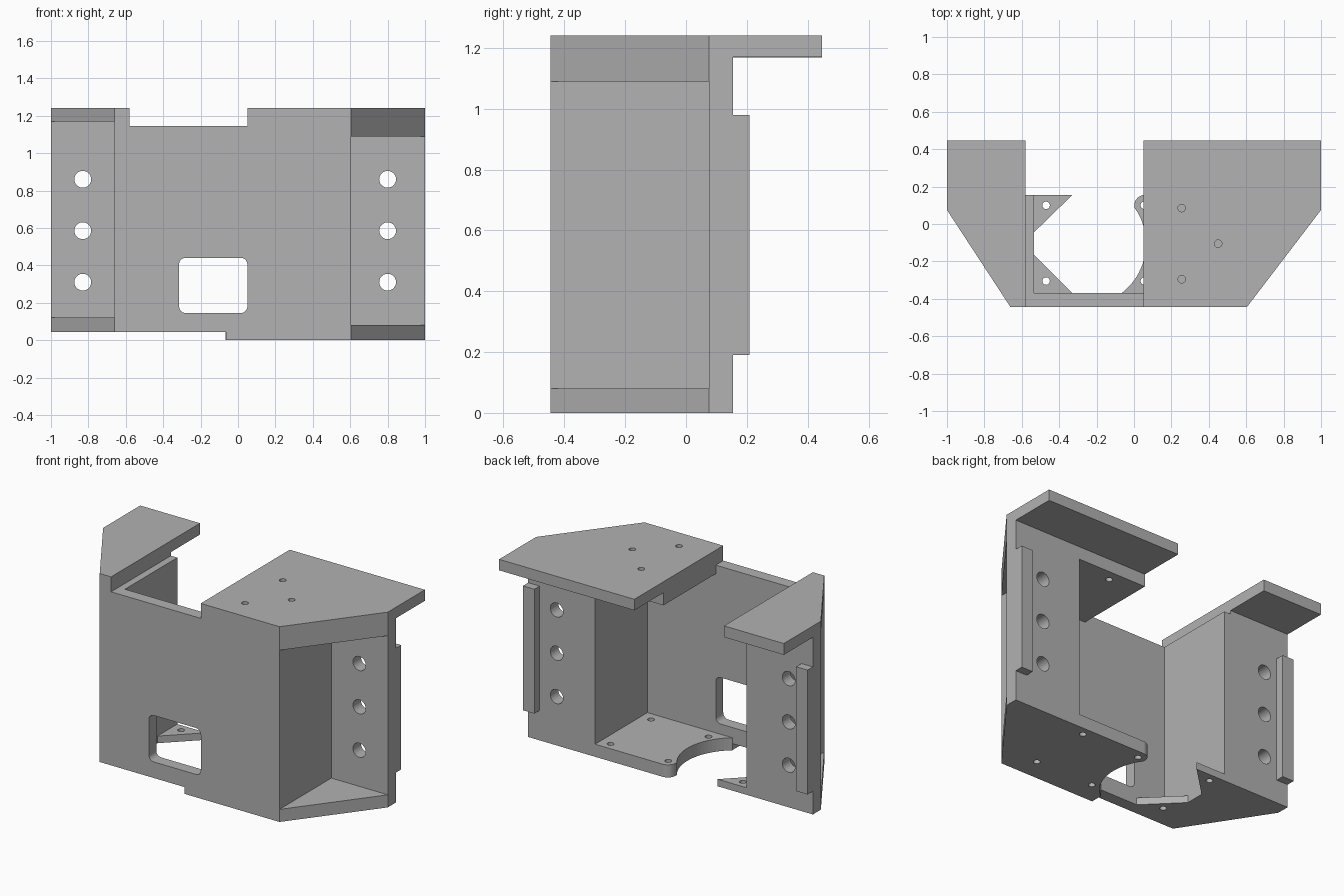
import bpy
from math import sin, cos, pi, asin
from mathutils import Matrix

cube = bpy.data.objects.get("Cube")
if cube:
    bpy.data.objects.remove(cube, do_unlink=True)

grey = bpy.data.materials.new("plain grey")
grey.use_nodes = True
colour = (0.445, 0.445, 0.445, 1)
grey.diffuse_color = colour
grey.node_tree.nodes["Principled BSDF"].inputs["Base Color"].default_value = colour


def arc(cx, cy, r, start, end, n=16):
    return [(cx + r * cos(start + (end - start) * i / n),
             cy + r * sin(start + (end - start) * i / n)) for i in range(n + 1)]


def circle(cx, cy, r, n=24):
    return arc(cx, cy, r, 0, 2 * pi, n)[:-1]


def rect(x0, x1, y0, y1):
    return [(x0, y0), (x1, y0), (x1, y1), (x0, y1)]


def rounded(x0, x1, y0, y1, r):
    corners = [(x1 - r, y1 - r), (x0 + r, y1 - r), (x0 + r, y0 + r), (x1 - r, y0 + r)]
    return [p for i, (x, y) in enumerate(corners)
            for p in arc(x, y, r, i * pi / 2, (i + 1) * pi / 2, 6)]


def slab(name, outline, low, high, holes=(), upright=False):
    """Extrude an outline with holes along z, or along y when upright."""
    curve = bpy.data.curves.new(name, 'CURVE')
    curve.dimensions = '2D'
    curve.fill_mode = 'BOTH'
    curve.extrude = (high - low) / 2
    for loop in [outline, *holes]:
        spline = curve.splines.new('POLY')
        spline.points.add(len(loop) - 1)
        for point, (u, v) in zip(spline.points, loop):
            point.co = (u, v, 0, 1)
        spline.use_cyclic_u = True
    temp = bpy.data.objects.new(name + "_profile", curve)
    mesh = bpy.data.meshes.new_from_object(temp)
    bpy.data.objects.remove(temp)
    bpy.data.curves.remove(curve)
    mid = (low + high) / 2
    if upright:
        mesh.transform(Matrix.Translation((0, mid, 0)) @ Matrix.Rotation(pi / 2, 4, 'X'))
    else:
        mesh.transform(Matrix.Translation((0, 0, mid)))
    mesh.materials.clear()
    mesh.materials.append(grey)
    for face in mesh.polygons:
        face.use_smooth = False
        face.material_index = 0
    mesh.name = name
    obj = bpy.data.objects.new(name, mesh)
    bpy.context.collection.objects.link(obj)
    return obj


FRONT, INNER, STEP, BACK, REAR = -0.445, -0.37, 0.075, 0.155, 0.447
TOP = 1.24

# Front wall with top notch, bottom step and rounded window
slab("front_wall",
     [(-0.66, 0.043), (-0.065, 0.043), (-0.065, 0), (0.603, 0), (0.603, TOP),
      (0.05, TOP), (0.05, 1.145), (-0.58, 1.145), (-0.58, TOP), (-0.66, TOP)],
     FRONT, INNER, [rounded(-0.315, 0.05, 0.145, 0.44, 0.035)], upright=True)

# Side walls and rear flanges
bolt_heights = (0.31, 0.585, 0.86)
slab("left_side_wall", rect(0.53, 0.603, 0.08, 1.17), INNER, STEP, upright=True)
slab("left_flange", rect(0.53, 1, 0.08, 1.17), STEP, BACK,
     [circle(0.8, z, 0.045) for z in bolt_heights], upright=True)


def right_profile(outer):
    return [(outer, 0.043), (-0.535, 0.043), (-0.535, 1.145),
            (-0.58, 1.145), (-0.58, 1.168), (outer, 1.168)]


slab("right_side_wall", right_profile(-0.66), INNER, STEP, upright=True)
slab("right_flange", right_profile(-1), STEP, BACK,
     [circle(-0.83, z, 0.045) for z in bolt_heights], upright=True)

# Locating ridges on the back of the flanges
slab("left_ridge", rect(0.92, 1, 0.19, 0.98), BACK, 0.208, upright=True)
slab("right_ridge", rect(-1, -0.92, 0.19, 0.98), BACK, 0.208, upright=True)

# Top plates with thickened front areas
screws = [circle(0.255, 0.085, 0.02), circle(0.45, -0.105, 0.02), circle(0.255, -0.295, 0.02)]
slab("left_top_plate",
     [(0.05, INNER), (0.603, INNER), (0.603, FRONT), (1, STEP), (1, REAR), (0.05, REAR)],
     1.17, TOP, screws)
slab("left_top_thickening", rect(0.05, 0.53, INNER, BACK), 1.09, 1.17, screws)
slab("left_top_gusset", [(0.603, FRONT), (1, STEP), (0.603, STEP)], 1.09, 1.17)
slab("right_top_plate",
     [(-0.58, INNER), (-0.58, REAR), (-1, REAR), (-1, STEP), (-0.66, FRONT), (-0.66, INNER)],
     1.168, TOP)

# Left bottom plate with a round cutout and rounded rear corner
sweep = asin(0.265 / 0.334)
floor = [(0.603, INNER), (0.603, FRONT), (1, STEP), (1, BACK)]
floor += arc(0.057, 0.1, 0.055, pi / 2, pi * 1.1, 10)
floor += arc(-0.27, -0.105, 0.334, 0.53, -sweep, 20)
slab("left_bottom_plate", floor, 0, 0.08,
     [circle(x, y, 0.02) for x in (0.055, 0.46) for y in (0.1, -0.305)])

# Right bottom gusset and inner corner tabs
slab("right_bottom_gusset", [(-0.66, FRONT), (-0.66, STEP), (-1, STEP)], 0.043, 0.12)
for name, edge, tip, hole in (("rear", BACK, -0.045, 0.1), ("front", INNER, -0.165, -0.305)):
    slab("right_" + name + "_tab", [(-0.535, edge), (-0.33, edge), (-0.535, tip)],
         0.043, 0.088, [circle(-0.47, hole, 0.02)])
